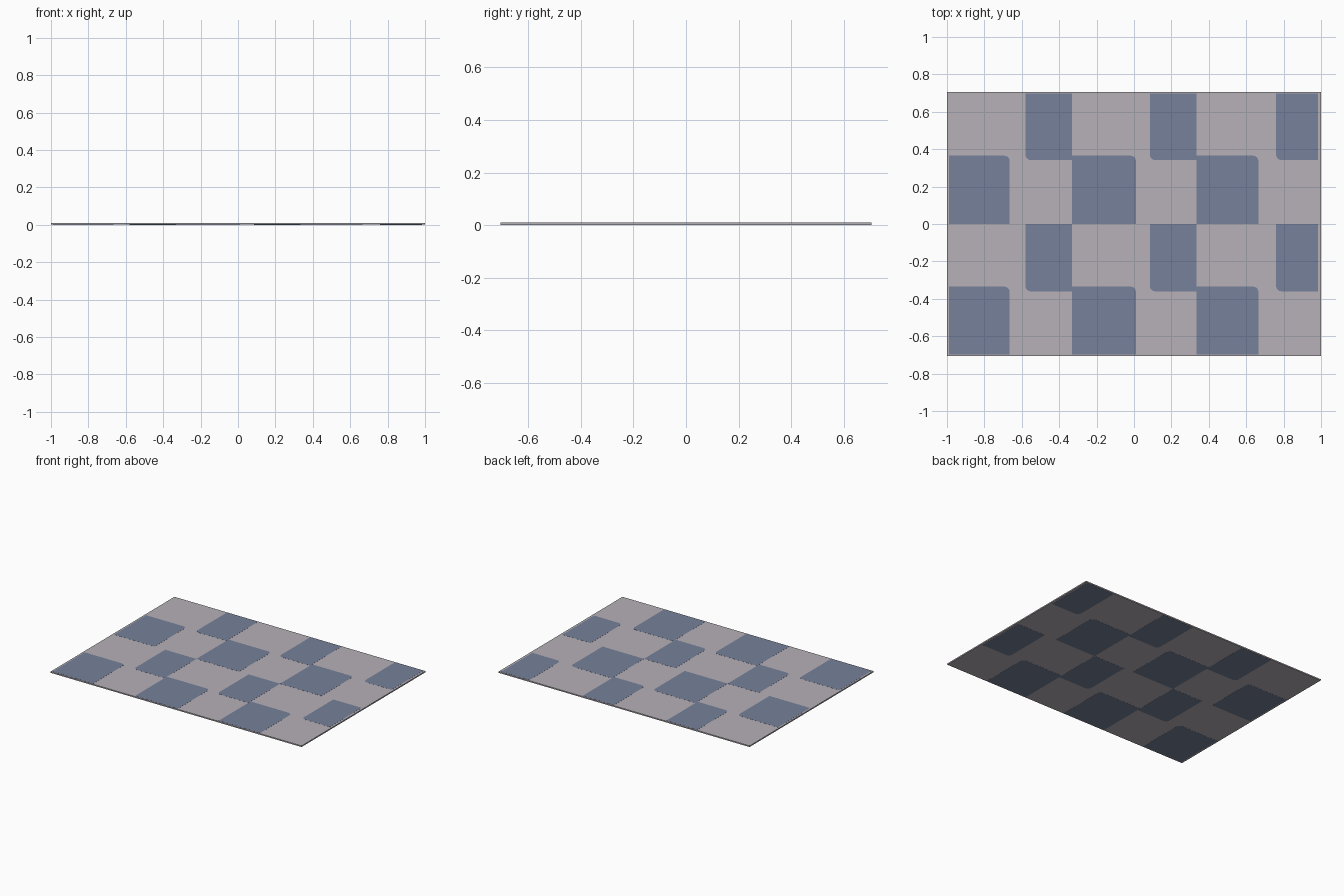
import bpy, bmesh, math

if "Cube" in bpy.data.objects:
    bpy.data.objects.remove(bpy.data.objects["Cube"])

T = 0.01      # rug thickness
EPS = 0.0005  # patches stand this much proud of the field on both faces


def material(name, rgb):
    m = bpy.data.materials.new(name)
    m.diffuse_color = (*rgb, 1)
    m.use_nodes = True
    m.node_tree.nodes["Principled BSDF"].inputs["Base Color"].default_value = m.diffuse_color
    return m


def add_slab(bm, outline, z0, z1):
    face = bm.faces.new([bm.verts.new((x, y, z0)) for x, y in outline])
    ext = bmesh.ops.extrude_face_region(bm, geom=[face], use_keep_orig=True)
    verts = [g for g in ext["geom"] if isinstance(g, bmesh.types.BMVert)]
    bmesh.ops.translate(bm, verts=verts, vec=(0, 0, z1 - z0))


def finish(bm, name, mat):
    bmesh.ops.recalc_face_normals(bm, faces=bm.faces)
    me = bpy.data.meshes.new(name)
    bm.to_mesh(me)
    bm.free()
    me.materials.append(mat)
    ob = bpy.data.objects.new(name, me)
    bpy.context.collection.objects.link(ob)


def rounded(x0, x1, y0, y1, corner, r=0.028):
    """Rectangle with one rounded corner (index, counter-clockwise from lower left)."""
    pts = []
    for i, (x, y) in enumerate([(x0, y0), (x1, y0), (x1, y1), (x0, y1)]):
        if i != corner:
            pts.append((x, y))
            continue
        cx = x + (r if x == x0 else -r)
        cy = y + (r if y == y0 else -r)
        for k in range(7):
            a = math.pi + (i + k / 6) * math.pi / 2
            pts.append((cx + r * math.cos(a), cy + r * math.sin(a)))
    return pts


grey = material("pale grey wool", (0.468, 0.440, 0.474))
blue = material("slate blue wool", (0.181, 0.220, 0.319))

# Rug field
bm = bmesh.new()
add_slab(bm, [(-1, -0.705), (1, -0.705), (1, 0.705), (-1, 0.705)], EPS, T - EPS)
finish(bm, "rug_field", grey)

# Staggered patches: rows alternate between two column sets
narrow = [(-0.58, -0.332), (0.085, 0.335), (0.76, 0.985)]
wide = [(-0.988, -0.665), (-0.332, 0.01), (0.335, 0.665)]
rows = [(0.342, 0.698, narrow, 0), (0.0, 0.365, wide, 2),
        (-0.36, 0.0, narrow, 0), (-0.698, -0.335, wide, 2)]
bm = bmesh.new()
for y0, y1, columns, corner in rows:
    for x0, x1 in columns:
        add_slab(bm, rounded(x0, x1, y0, y1, corner), 0, T)
finish(bm, "rug_patches", blue)
